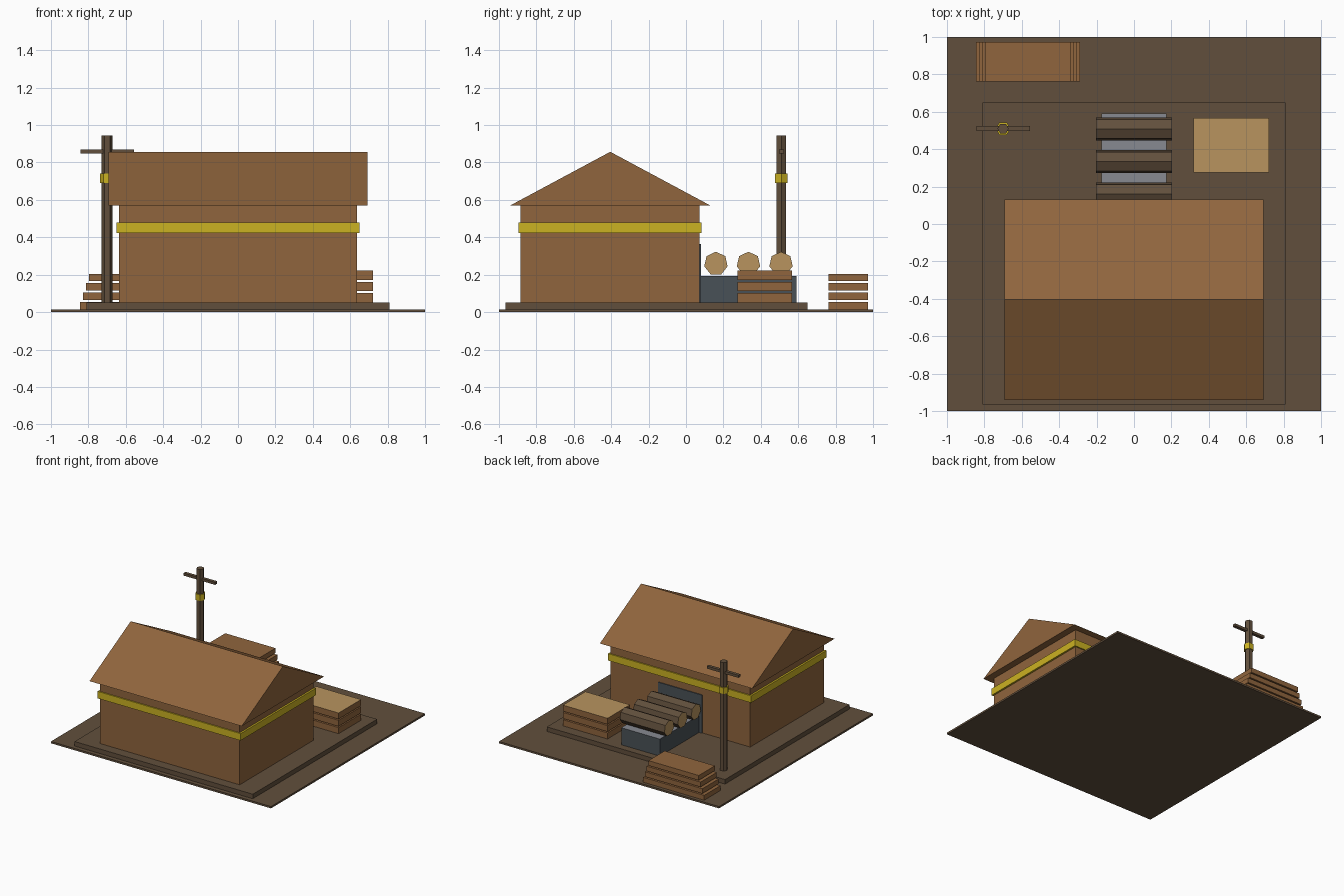
import bpy, bmesh, math
from mathutils import Vector

cube = bpy.data.objects.get("Cube")
if cube:
    bpy.data.objects.remove(cube, do_unlink=True)


def material(name, hex_code):
    srgb = [int(hex_code[i:i + 2], 16) / 255 for i in (0, 2, 4)]
    colour = [((c + 0.055) / 1.055) ** 2.4 for c in srgb] + [1]
    mat = bpy.data.materials.new(name)
    mat.use_nodes = True
    mat.diffuse_color = colour
    mat.node_tree.nodes["Principled BSDF"].inputs["Base Color"].default_value = colour
    return mat


EARTH = material("dark_brown", "614F3C")
WOOD = material("timber_brown", "90653D")
TAN = material("cut_wood_tan", "B8945F")
YELLOW = material("safety_yellow", "CBB222")
STEEL = material("dark_steel", "495157")
BELT = material("belt_grey", "878A91")


def prism(name, profile, axis, lo, hi, mat, accent=None, rule=None):
    """Extrude a profile along x or z; faces whose normal meets the rule get the accent."""
    place = {"x": lambda a, b, t: (t, a, b), "z": lambda a, b, t: (a, b, t)}[axis]
    bm = bmesh.new()
    base = bm.faces.new([bm.verts.new(place(a, b, lo)) for a, b in profile])
    ext = bmesh.ops.extrude_face_region(bm, geom=[base], use_keep_orig=True)
    new = [v for v in ext["geom"] if isinstance(v, bmesh.types.BMVert)]
    bmesh.ops.translate(bm, verts=new, vec=Vector(place(0, 0, hi - lo)))
    bmesh.ops.recalc_face_normals(bm, faces=bm.faces)
    bm.normal_update()
    mesh = bpy.data.meshes.new(name)
    mesh.materials.append(mat)
    if accent:
        mesh.materials.append(accent)
        for f in bm.faces:
            f.material_index = int(rule(f.normal))
    bm.to_mesh(mesh)
    bm.free()
    obj = bpy.data.objects.new(name, mesh)
    bpy.context.collection.objects.link(obj)
    return obj


def box(name, x, y, z, mat, accent=None):
    """Box from (low, high) ranges; an accent colours the top."""
    profile = [(x[0], y[0]), (x[1], y[0]), (x[1], y[1]), (x[0], y[1])]
    return prism(name, profile, "z", z[0], z[1], mat, accent, lambda n: n.z > 0.9)


def ngon(sides, radius, centre, start):
    steps = [start + math.tau * i / sides for i in range(sides)]
    return [(centre[0] + radius * math.cos(t), centre[1] + radius * math.sin(t)) for t in steps]


# Ground and raised pad
box("ground", (-1, 1), (-1, 1), (0, 0.015), EARTH)
box("foundation_pad", (-0.81, 0.81), (-0.965, 0.65), (0.015, 0.052), EARTH)

# Shed
box("shed_walls", (-0.635, 0.635), (-0.885, 0.073), (0.052, 0.57), WOOD)
box("shed_band", (-0.65, 0.65), (-0.895, 0.083), (0.423, 0.48), YELLOW)
prism("shed_roof", [(-0.94, 0.57), (0.13, 0.57), (-0.405, 0.857)], "x", -0.692, 0.692, WOOD)
box("doorway", (-0.2, 0.2), (0.073, 0.08), (0.052, 0.365), STEEL)

# Conveyor with logs
box("conveyor", (-0.175, 0.175), (0.08, 0.59), (0.052, 0.192), STEEL, BELT)
for i in range(3):
    prism(f"log_{i + 1}", ngon(7, 0.064, (0.16 + 0.174 * i, 0.259), math.pi / 2),
          "x", -0.203, 0.203, EARTH, TAN, lambda n: abs(n.x) > 0.9)

# Sawn boards beside the conveyor
for i in range(3):
    z = 0.052 + 0.06 * i
    box(f"sawn_board_{i + 1}", (0.317, 0.722), (0.275, 0.566), (z, z + 0.05), WOOD,
        TAN if i == 2 else None)

# Tapering plank stack
for i in range(4):
    half, z = 0.278 - 0.0165 * i, 0.015 + 0.05 * i
    box(f"plank_{i + 1}", (-0.568 - half, -0.568 + half), (0.762, 0.972), (z, z + 0.04), WOOD)

# Utility pole
POLE = (-0.7, 0.51)
prism("pole", ngon(6, 0.03, POLE, 0), "z", 0.015, 0.943, EARTH)
prism("pole_collar", ngon(6, 0.039, POLE, 0), "z", 0.69, 0.74, YELLOW)
box("pole_crossbar", (-0.842, -0.556), (0.497, 0.523), (0.848, 0.869), EARTH)
